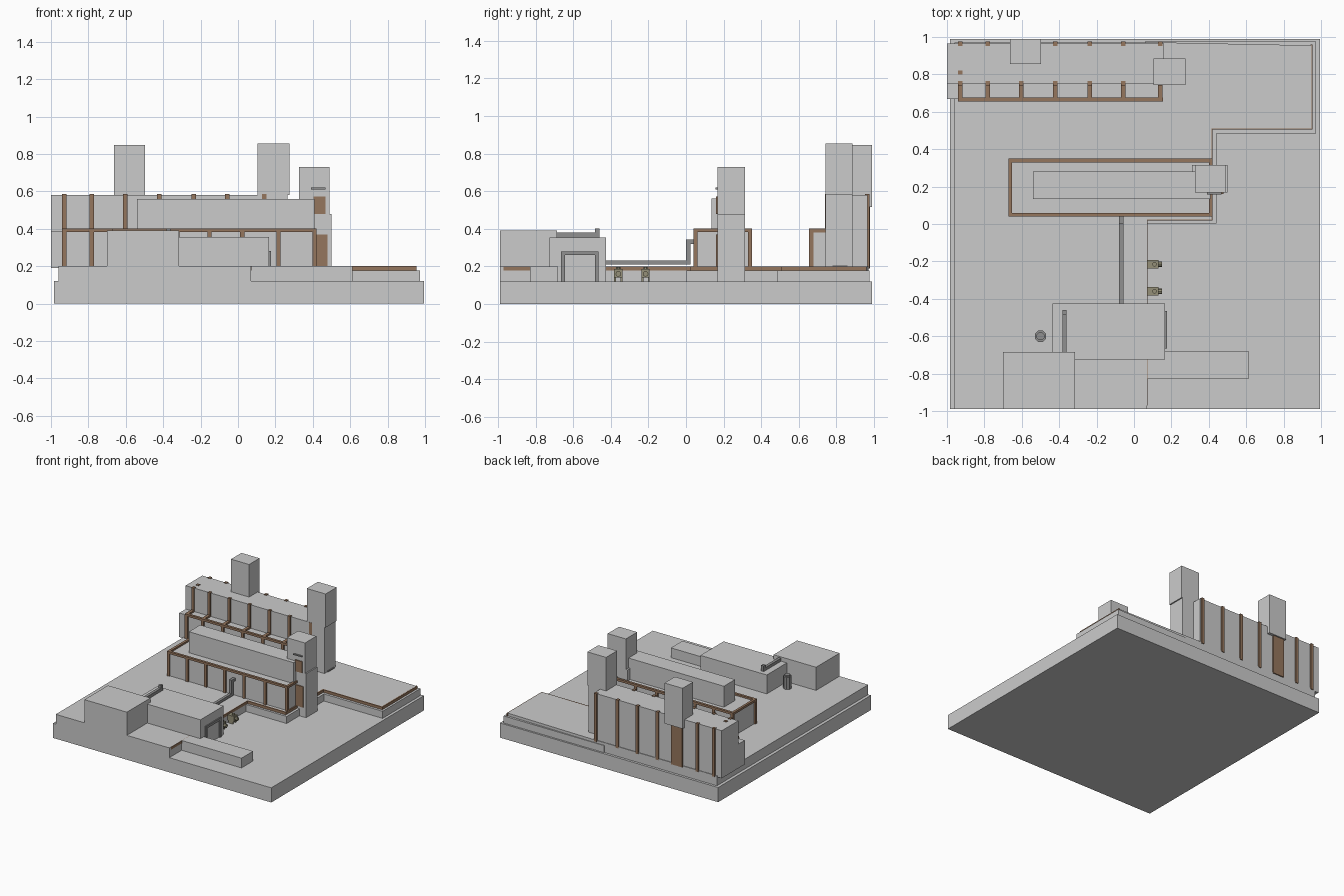
import bpy, bmesh, math


def material(name, rgb):
    m = bpy.data.materials.new(name)
    m.diffuse_color = (*rgb, 1)
    return m


BROWN = material("rust_brown", (0.30, 0.18, 0.11))
OLIVE = material("olive", (0.30, 0.28, 0.19))
DARK = material("dark_grey", (0.28, 0.28, 0.28))


def finish(name, bm, mat):
    bmesh.ops.recalc_face_normals(bm, faces=bm.faces)
    me = bpy.data.meshes.new(name)
    bm.to_mesh(me)
    bm.free()
    if mat:
        me.materials.append(mat)
    ob = bpy.data.objects.new(name, me)
    bpy.context.collection.objects.link(ob)
    return ob


def box(name, x0, x1, y0, y1, z0, z1, mat=None):
    bm = bmesh.new()
    bmesh.ops.create_cube(bm, size=1)
    for v in bm.verts:
        v.co = (x1 if v.co.x > 0 else x0, y1 if v.co.y > 0 else y0, z1 if v.co.z > 0 else z0)
    return finish(name, bm, mat)


def prism(name, outline, z0, z1, mat=None):
    bm = bmesh.new()
    f = bm.faces.new([bm.verts.new((x, y, z0)) for x, y in outline])
    top = bmesh.ops.extrude_face_region(bm, geom=[f])["geom"]
    for v in top:
        if isinstance(v, bmesh.types.BMVert):
            v.co.z = z1
    return finish(name, bm, mat)


def cylinder(name, center, r, depth, axis="Z", sides=8, mat=None):
    bm = bmesh.new()
    bmesh.ops.create_cone(bm, cap_ends=True, segments=sides, radius1=r, radius2=r, depth=depth)
    ob = finish(name, bm, mat)
    ob.location = center
    ob.rotation_euler = {"Z": (0, 0, math.pi / sides), "X": (0, math.pi / 2, 0),
                         "Y": (math.pi / 2, 0, 0)}[axis]
    return ob


# Ground slab and stepped terrace with its ledge
box("ground_slab", -0.985, 0.995, -0.99, 0.99, 0, 0.12)
prism("terrace", [(-0.96, -0.99), (0.07, -0.99), (0.07, 0.025), (0.415, 0.025), (0.415, 0.51),
                  (0.95, 0.51), (0.95, 0.955), (0.18, 0.97), (-0.96, 0.97)], 0.12, 0.20)
prism("terrace_ledge", [(0.072, 0.002), (0.44, 0.002), (0.44, 0.485), (0.972, 0.485), (0.972, 0.975),
                        (0.06, 0.975), (0.06, 0.9), (0.4, 0.9), (0.4, 0.1), (0.06, 0.1)], 0.12, 0.178)
# Brown kerb along the terrace edge
for i, (x0, x1, y0, y1) in enumerate([(0.065, 0.0725, -0.97, 0.025), (0.07, 0.42, 0.02, 0.03),
                                      (0.41, 0.42, 0.02, 0.515), (0.41, 0.955, 0.505, 0.515),
                                      (0.945, 0.955, 0.505, 0.96)]):
    box(f"kerb_{i}", x0, x1, y0, y1, 0.178, 0.20, BROWN)

# Front buildings
box("gate_house", -0.70, -0.315, -0.99, -0.685, 0.12, 0.39)
box("pump_house", -0.435, 0.167, -0.725, -0.425, 0.12, 0.355)
box("low_annex", -0.35, 0.613, -0.83, -0.68, 0.12, 0.20)
box("roof_duct", -0.383, -0.36, -0.69, -0.46, 0.355, 0.38, DARK)
box("roof_duct_riser", -0.383, -0.36, -0.485, -0.46, 0.355, 0.402, DARK)
cylinder("tank", (-0.50, -0.60, 0.25), 0.032, 0.10, mat=DARK)
cylinder("tank_cap", (-0.50, -0.60, 0.305), 0.022, 0.012, mat=DARK)
for y in (-0.665, -0.485):
    box("door_jamb", 0.16, 0.177, y, y + 0.02, 0.12, 0.28, DARK)
box("door_lintel", 0.16, 0.177, -0.665, -0.465, 0.26, 0.28, DARK)

# Pipe from the pump house to the main hall
box("pipe_run", -0.08, -0.057, -0.43, 0.025, 0.21, 0.232, DARK)
box("pipe_riser", -0.08, -0.057, 0.0, 0.025, 0.21, 0.342, DARK)
box("pipe_inlet", -0.08, -0.057, 0.0, 0.06, 0.32, 0.342, DARK)

# Two small pumps at the foot of the terrace wall
for y in (-0.215, -0.36):
    box("pump_body", 0.072, 0.13, y - 0.022, y + 0.022, 0.14, 0.185, OLIVE)
    cylinder("pump_flange", (0.135, y, 0.16), 0.015, 0.03, "X", mat=OLIVE)
    cylinder("pump_wheel", (0.11, y, 0.19), 0.012, 0.012, mat=OLIVE)
    for s in (-0.017, 0.017):
        box("pump_foot", 0.08, 0.12, y + s - 0.005, y + s + 0.005, 0.12, 0.14, OLIVE)

# Main hall: walls, rim, columns and roof block
box("hall_walls", -0.66, 0.41, 0.05, 0.34, 0.12, 0.388)
for y in (0.04, 0.33):
    box("hall_rim_long", -0.672, 0.42, y, y + 0.02, 0.384, 0.402, BROWN)
for x in (-0.672, 0.40):
    box("hall_rim_short", x, x + 0.02, 0.06, 0.33, 0.384, 0.402, BROWN)
for x in (-0.672, -0.502, -0.335, -0.163, 0.012, 0.205, 0.398):
    for y in (0.04, 0.33):
        box("hall_column", x, x + 0.022, y, y + 0.02, 0.18, 0.384, BROWN)
box("hall_roof_block", -0.54, 0.41, 0.135, 0.28, 0.38, 0.56)

# Hall chimney with brown panels
box("hall_chimney_base", 0.31, 0.50, 0.168, 0.315, 0.12, 0.48)
box("hall_chimney_top", 0.325, 0.49, 0.168, 0.315, 0.48, 0.73)
box("chimney_panel_low", 0.41, 0.478, 0.16, 0.17, 0.20, 0.37, BROWN)
box("chimney_panel_high", 0.405, 0.468, 0.16, 0.17, 0.48, 0.573, BROWN)
box("chimney_ledge", 0.39, 0.468, 0.158, 0.17, 0.61, 0.62, DARK)

# Rear hall: tall block and lower front aisle
box("rear_hall", -1.0, 0.16, 0.75, 0.965, 0.19, 0.58)
box("rear_aisle", -1.0, 0.145, 0.667, 0.76, 0.19, 0.388)
box("aisle_rim", -0.94, 0.155, 0.655, 0.675, 0.384, 0.402, BROWN)
for x in (-0.93, -0.782, -0.602, -0.42, -0.237, -0.057, 0.14):
    a, b = x - 0.012, x + 0.012
    box("aisle_column", a, b, 0.655, 0.677, 0.19, 0.39, BROWN)
    box("aisle_beam", a, b, 0.67, 0.76, 0.38, 0.402, BROWN)
    box("upper_column", a, b, 0.74, 0.765, 0.39, 0.585, BROWN)
    box("back_column", a, b, 0.952, 0.976, 0.19, 0.585, BROWN)
box("corner_stub", -0.942, -0.918, 0.80, 0.822, 0.57, 0.585, BROWN)
box("back_panel", -0.65, -0.55, 0.955, 0.978, 0.19, 0.52, BROWN)

# Rear chimneys
box("rear_chimney_left", -0.662, -0.498, 0.855, 0.99, 0.515, 0.847)
box("rear_chimney_right_base", 0.11, 0.265, 0.742, 0.885, 0.15, 0.58)
box("rear_chimney_right_top", 0.105, 0.275, 0.742, 0.885, 0.58, 0.855)
box("chimney_vent", 0.26, 0.272, 0.78, 0.86, 0.198, 0.208, DARK)
